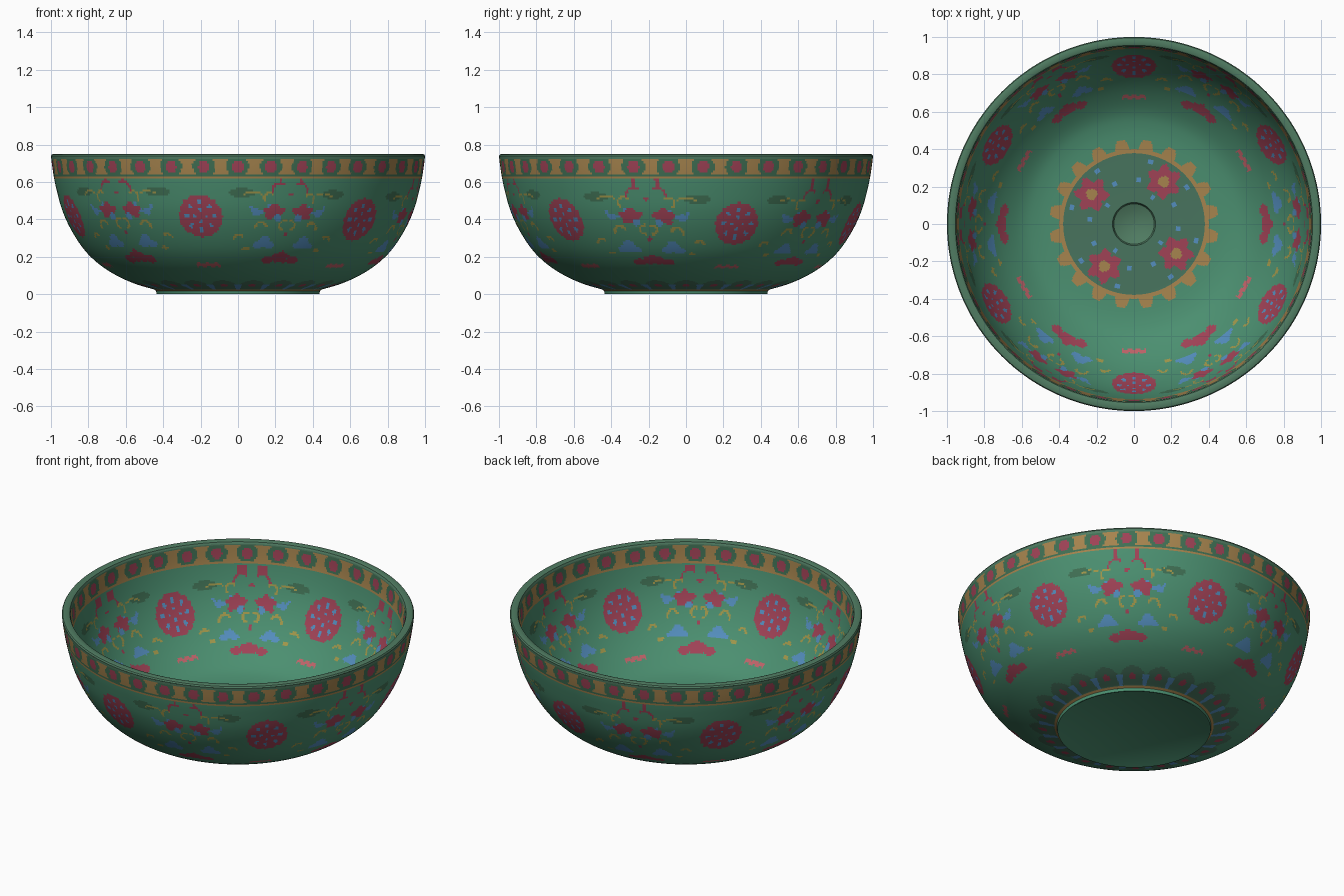
import bpy, math
from math import sin, cos, pi, hypot, atan2, radians, degrees, exp

if "Cube" in bpy.data.objects:
    bpy.data.objects.remove(bpy.data.objects["Cube"])

SEG = 600

# ---- flat colours (sRGB 0-255 converted to linear) ----
COLOURS = {
    "jade_green": (75, 143, 112), "red": (160, 66, 86), "blue": (84, 142, 190),
    "ochre": (166, 132, 78), "yellow": (160, 150, 74), "leaf_green": (64, 112, 84),
    "rim_green": (80, 124, 98), "pink": (190, 98, 104), "grey_green": (72, 116, 94),
}
MATS, IDX = [], {}
for i, (name, rgb) in enumerate(COLOURS.items()):
    m = bpy.data.materials.new(name)
    lin = [((c / 255 + 0.055) / 1.055) ** 2.4 for c in rgb]
    m.diffuse_color = (*lin, 1)
    m.use_nodes = True
    m.node_tree.nodes["Principled BSDF"].inputs["Base Color"].default_value = m.diffuse_color
    MATS.append(m)
    IDX[name] = i


# ---- shape tests used by the painting rules ----
def ell(u, v, u0, v0, a, b):
    return ((u - u0) / a) ** 2 + ((v - v0) / b) ** 2 < 1


def flower(u, v, u0, v0, a, b, n=5, depth=0.15):
    x, y = (u - u0) / a, (v - v0) / b
    return hypot(x, y) < 1 - depth + depth * cos(n * atan2(y, x) - n * pi / 2)


def arc(u, v, u0, v0, rad, w, a0, a1):
    d = hypot(u - u0, v - v0)
    return abs(d - rad) < w and a0 < degrees(atan2(v - v0, u - u0)) < a1


def cyc(deg, n, off=0):
    """Signed angle from the nearest of n evenly spaced spots."""
    p = 360 / n
    return (deg - off + p / 2) % p - p / 2


def lowered(z, drop, start, top):
    """Pattern height when the painting hangs lower by drop, kept below the border."""
    return z if z > top else min(top - 0.005, z + drop * max(0, min(1, (z - start) / 0.11)))


# ---- border under the rim ----
def paint_band(deg, r, z):
    if z > 0.726:
        return "rim_green"
    if z < 0.628:
        return "ochre"
    if z < 0.634:
        return "leaf_green"
    u = cyc(deg, 34, -90) * radians(r)
    if ell(u, z, 0, 0.68, 0.031, 0.033):
        return "red"
    if ell(u, z, 0, 0.682, 0.062, 0.056):
        return "leaf_green"
    return "ochre"


# ---- six medallions with flower sprays between them ----
def paint_wall(deg, r, z, off, pink_z):
    if z > 0.62:
        return paint_band(deg, r, z)
    s = cyc(deg, 6, off) * radians(r)
    g = (30 - abs(cyc(deg, 6, off))) * radians(r)      # distance from spray centre
    # medallion
    if 0.28 < z < 0.57 and abs(s) < 0.135:
        x, y = s / 1.06, z - 0.422
        d, a = hypot(x, y), atan2(y, x)
        if d < 0.112 + 0.003 * cos(16 * a):
            if abs(d - 0.072) < 0.012 and cos(8 * a) > 0.55:
                return "blue"
            if abs(d - 0.03) < 0.008 and cos(4 * a) > 0.7:
                return "blue"
            return "red"
    # twin flowers and the bud below
    if ell(g, z, 0.06, 0.418, 0.02, 0.02):
        return "blue"
    if flower(g, z, 0.085, 0.45, 0.066, 0.048):
        return "red"
    if flower(g, z, 0, 0.205, 0.055, 0.038) or ell(g, z, 0.072, 0.19, 0.036, 0.022):
        return "red"
    # blue leaves and tendrils
    if flower(g, z, 0.115, 0.282, 0.066, 0.039, 3, 0.2):
        return "blue"
    if arc(g, z, 0.17, 0.50, 0.055, 0.008, -170, -20) or ell(g, z, 0.185, 0.445, 0.024, 0.02):
        return "blue"
    # dark leaves with a yellow vein
    if arc(g, z, 0.21, 0.46, 0.095, 0.005, 55, 120):
        return "yellow"
    if ell(g, z, 0.27, 0.55, 0.072, 0.025):
        return "leaf_green"
    # yellow scrolls
    if (arc(g, z, 0.02, 0.38, 0.024, 0.006, -100, 120) or arc(g, z, 0.15, 0.365, 0.03, 0.007, -20, 170)
            or arc(g, z, 0.12, 0.525, 0.028, 0.006, -60, 150) or ell(g, z, 0.21, 0.25, 0.02, 0.01)
            or arc(g, z, 0.26, 0.30, 0.025, 0.007, 0, 150)):
        return "yellow"
    # small red stems and buds
    if (arc(g, z, 0.06, 0.56, 0.045, 0.006, -10, 130) or ell(g, z, 0.0, 0.545, 0.016, 0.01)
            or ell(g, z, 0.0, 0.33, 0.012, 0.012)):
        return "red"
    # pink squiggle under the medallion
    if abs(s) < 0.065 and abs(z - pink_z - 0.004 * cos(s * 140)) < 0.01:
        return "pink"
    return "jade_green"


def paint_outside(deg, r, z):
    # petal collar just above the foot
    if r < 0.452:
        return "ochre"
    if r < 0.60:
        t = (r - 0.452) / 0.14
        u = cyc(deg, 22) * radians(r)
        if ell(u, t, 0, 0.5, 0.02, 0.18):
            return "red"
        if abs(u) > 0.056 and t < 0.62:
            return "blue"
        if ell(u, t, 0, 0.3, 0.078, 0.74):
            return "grey_green"
        return "jade_green"
    # the hand-painted pattern is slightly uneven and hangs lower at the back right
    warp = 2.3 * exp(-(((deg + 180) % 360 - 135) / 25) ** 2)
    drop = 0.025 + 0.024 * cos(radians(deg - 50))
    return paint_wall(deg + warp, r, lowered(z, drop, 0.12, 0.615), 17.5, 0.158)


def paint_inside(deg, r, z):
    if r > 0.48:
        # the pattern sits lower inside than outside
        drop = 0.034 + 0.012 * cos(radians(deg - 120))
        return paint_wall(deg, r, lowered(z, drop, 0.17, 0.605), 30, 0.172)
    # floor roundel: toothed ring, four flowers, blue specks
    if r > 0.375:
        u = cyc(deg, 20, 9) * radians(r)
        return "ochre" if r < 0.403 or ell(u, r, 0, 0.40, 0.04, 0.055) else "jade_green"
    k = cyc(deg, 4, 55)
    x, y = r * cos(radians(k)) - 0.275, r * sin(radians(k))
    if hypot(x, y) < 0.03:
        return "ochre"
    if flower(x, y, 0, 0, 0.096, 0.096, 6, 0.15):
        return "red"
    if abs(r - 0.345) < 0.013 and abs(abs(k) - 20) < 2.5 or abs(r - 0.24) < 0.012 and abs(abs(k) - 29) < 3:
        return "blue"
    if abs(r - 0.17) < 0.01 and abs(k) < 3.5:
        return "blue"
    return "grey_green"


# ---- profile helpers ----
def smooth_profile(pts, step):
    """Catmull-Rom curve through the points, sampled about every step."""
    p = [pts[0]] + pts + [pts[-1]]
    out = []
    for i in range(1, len(p) - 2):
        a, b, c, d = p[i - 1:i + 3]
        n = max(1, round(hypot(c[0] - b[0], c[1] - b[1]) / step))
        for k in range(n):
            t = k / n
            out.append(tuple(0.5 * (2 * b[q] + (c[q] - a[q]) * t
                       + (2 * a[q] - 5 * b[q] + 4 * c[q] - d[q]) * t * t
                       + (3 * b[q] - a[q] - 3 * c[q] + d[q]) * t ** 3) for q in (0, 1)))
    return out + [pts[-1]]


def lathe(name, prof, paint, seg=SEG):
    verts, faces, mats = [], [], []
    for r, z in prof:
        for j in range(seg):
            a = 2 * pi * j / seg
            verts.append((r * cos(a), r * sin(a), z))
    for i in range(len(prof) - 1):
        r, z = (prof[i][0] + prof[i + 1][0]) / 2, (prof[i][1] + prof[i + 1][1]) / 2
        for j in range(seg):
            k = (j + 1) % seg
            faces.append((i * seg + j, i * seg + k, (i + 1) * seg + k, (i + 1) * seg + j))
            mats.append(IDX[paint(360 * (j + 0.5) / seg, r, z)])
    me = bpy.data.meshes.new(name)
    me.from_pydata(verts, [], faces)
    for m in MATS:
        me.materials.append(m)
    me.polygons.foreach_set("material_index", mats)
    me.update()
    ob = bpy.data.objects.new(name, me)
    bpy.context.collection.objects.link(ob)
    bpy.ops.object.select_all(action='DESELECT')
    ob.select_set(True)
    bpy.context.view_layer.objects.active = ob
    bpy.ops.object.shade_smooth_by_angle(angle=radians(35))


# ---- parts: foot, outer wall, rim, inner wall with floor, sunken centre ----
lathe("foot", [(0.001, 0.005), (0.42, 0.005), (0.428, 0.0), (0.435, 0.0), (0.438, 0.018)],
      lambda d, r, z: "jade_green", 150)
outer = [(0.438, 0.018), (0.452, 0.026), (0.55, 0.055), (0.65, 0.10), (0.74, 0.158), (0.82, 0.235),
         (0.89, 0.34), (0.94, 0.45), (0.973, 0.57), (0.99, 0.66), (1.0, 0.738)]
lathe("outer_wall", smooth_profile(outer, 0.0115), paint_outside)
lathe("rim", [(1.0, 0.738), (0.995, 0.747), (0.985, 0.75), (0.965, 0.75), (0.955, 0.746), (0.95, 0.735)],
      lambda d, r, z: "rim_green", 150)
inner = [(0.95, 0.735), (0.936, 0.62), (0.903, 0.49), (0.855, 0.38), (0.79, 0.28), (0.71, 0.195),
         (0.61, 0.123), (0.52, 0.092), (0.40, 0.08), (0.25, 0.077), (0.115, 0.076)]
lathe("inner_wall", smooth_profile(inner, 0.0115), paint_inside)
lathe("floor_centre", [(0.115, 0.076), (0.108, 0.06), (0.07, 0.045), (0.03, 0.038), (0.001, 0.036)],
      lambda d, r, z: "rim_green", 96)
